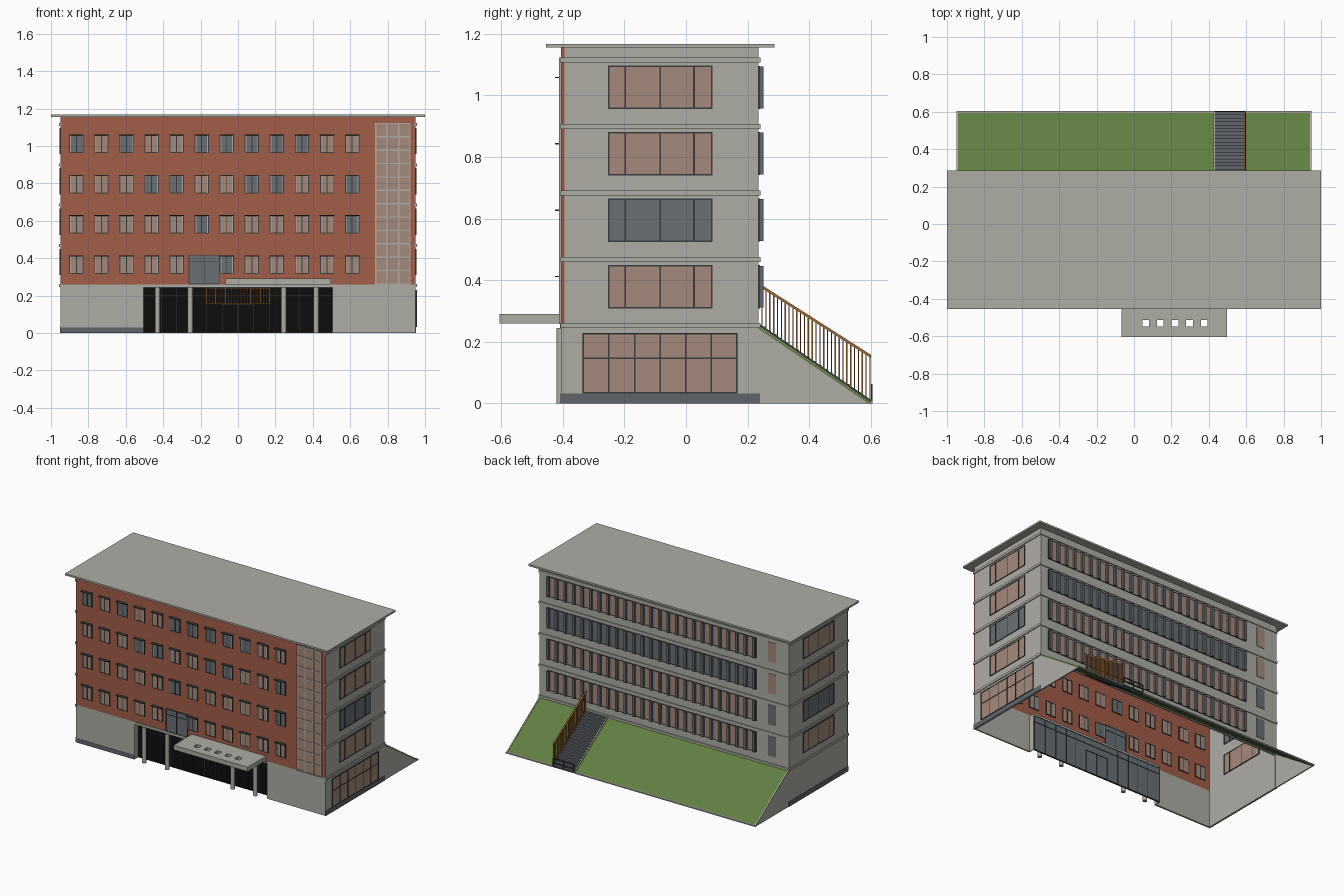
import bpy, bmesh, math
from mathutils import Matrix, Vector

if "Cube" in bpy.data.objects:
    bpy.data.objects.remove(bpy.data.objects["Cube"])


def material(name, rgb):
    m = bpy.data.materials.new(name)
    lin = [(c / 255 / 12.92 if c < 11 else ((c / 255 + 0.055) / 1.055) ** 2.4) for c in rgb]
    m.diffuse_color = (*lin, 1)
    m.use_nodes = True
    m.node_tree.nodes["Principled BSDF"].inputs["Base Color"].default_value = m.diffuse_color
    return m


CONCRETE = material("concrete", (174, 173, 165))
BRICK = material("brick", (162, 93, 71))
WARM = material("warm_glass", (165, 137, 123))
GREY = material("grey_glass", (105, 112, 117))
FRAME = material("dark_frame", (56, 61, 61))
GRASS = material("grass", (96, 127, 64))
WOOD = material("wood", (158, 104, 52))
BLACK = material("black_glass", (13, 13, 13))
PLINTH = material("slate", (97, 102, 108))


def finish(name, bm, mat):
    bmesh.ops.recalc_face_normals(bm, faces=bm.faces[:])
    me = bpy.data.meshes.new(name)
    bm.to_mesh(me)
    bm.free()
    me.materials.append(mat)
    ob = bpy.data.objects.new(name, me)
    bpy.context.collection.objects.link(ob)
    return ob


def boxes(name, mat, items):
    """One object from many boxes given as (x0, x1, y0, y1, z0, z1)."""
    bm = bmesh.new()
    for a, b, c, d, e, f in items:
        mtx = Matrix.Translation(((a + b) / 2, (c + d) / 2, (e + f) / 2)) @ Matrix.Diagonal((b - a, d - c, f - e, 1))
        bmesh.ops.create_cube(bm, size=1, matrix=mtx)
    return finish(name, bm, mat)


def prism(name, mat, profile, x0, x1):
    """Side profile (y, z) extruded along x."""
    bm = bmesh.new()
    face = bm.faces.new([bm.verts.new((x0, y, z)) for y, z in profile])
    ext = bmesh.ops.extrude_face_region(bm, geom=[face])
    bmesh.ops.translate(bm, vec=(x1 - x0, 0, 0), verts=[v for v in ext["geom"] if isinstance(v, bmesh.types.BMVert)])
    return finish(name, bm, mat)


def bars(u0, u1, z0, z1, us, zs, t):
    """Frame rectangles (u0, u1, z0, z1): border plus dividers."""
    h = t / 2
    return ([(u - h, u + h, z0 - h, z1 + h) for u in [u0, u1, *us]] +
            [(u0, u1, z - h, z + h) for z in [z0, z1, *zs]])


def front(r, d0, d1):
    return (r[0], r[1], d0, d1, r[2], r[3])


def side(r, d0, d1):
    return (d0, d1, r[0], r[1], r[2], r[3])


W, YF, YB, T = 0.95, -0.405, 0.236, 0.01
SLOPE_END, SLOPE_TOP = 0.6, 0.25
FLOORS = [0.311, 0.527, 0.743, 0.958]

# Shell: brick front, concrete ground floor with opening, sides and back
boxes("brick_wall", BRICK, [(-W, W, YF, YF + T, 0.258, 1.155)])
boxes("ground_wall", CONCRETE, [(-W, -0.505, YF, YF + T, 0, 0.258), (0.505, W, YF, YF + T, 0, 0.258),
                                (-0.505, 0.505, YF - 0.004, YF + 0.045, 0.243, 0.26),
                                (-0.51, -0.505, YF, YF + 0.045, 0, 0.25), (0.505, 0.51, YF, YF + 0.045, 0, 0.25)])
boxes("side_walls", CONCRETE, [(-W, -W + T, YF + 0.001, YB, 0, 1.155), (W - T, W, YF + 0.001, YB, 0, 1.155)])
boxes("back_wall", CONCRETE, [(-W, W, YB - T, YB, 0.235, 1.155)])
boxes("roof_slab", CONCRETE, [(-1, 1, -0.455, 0.287, 1.155, 1.167)])

# Floor bands around the sides and back
bands = []
for z in (0.246, 0.459, 0.675, 0.891, 1.107):
    bands += [(s * W - 0.006, s * W + 0.006, YF - 0.002, YB + 0.006, z, z + 0.016) for s in (-1, 1)]
    bands.append((-W, W, YB - 0.002, YB + 0.006, z, z + 0.016))
boxes("floor_bands", CONCRETE, bands)

# Plinth
boxes("plinth", PLINTH, [(s * W - 0.003, s * W + 0.003, YF - 0.002, YB + 0.004, 0, 0.033) for s in (-1, 1)] +
      [(-W, -0.505, YF - 0.002, YF + 0.002, 0, 0.028)])

# Front windows: glass, dark frame, pale mullion, projecting hood
glass = {WARM: [], GREY: []}
frames, mullions, hoods = [], [], []
grey_cols = [{6}, {5, 11}, {3, 4, 7, 8, 11}, {0, 2, 5, 6, 7, 8, 9}]
for row in range(4):
    z0 = 0.318 + row * 0.2153
    z1 = z0 + 0.092
    for col in range(12):
        if row == 0 and col == 5:
            continue
        x = -0.864 + col * 0.134
        mat = GREY if col in grey_cols[row] else WARM
        glass[mat].append((x - 0.036, x + 0.036, YF - 0.003, YF + T + 0.003, z0, z1))
        frames += [front(r, YF - 0.005, YF + T + 0.005) for r in bars(x - 0.036, x + 0.036, z0, z1, [x], [], 0.005)]
        mullions += [(x + s * 0.031 - 0.002, x + s * 0.031 + 0.002, YF - 0.005, YF + T + 0.004, z0, z1) for s in (-1, 1)]
        hoods.append((x - 0.039, x + 0.039, YF - 0.02, YF, z1, z1 + 0.004))
glass[GREY].append((-0.262, -0.1, YF - 0.004, YF + T + 0.004, 0.262, 0.415))
frames += [front(r, YF - 0.006, YF + T + 0.006) for r in bars(-0.262, -0.1, 0.262, 0.415, [-0.181], [0.38], 0.004)]
boxes("front_window_mullions", CONCRETE, mullions)
boxes("front_window_hoods", FRAME, hoods)

# Stairwell glazing on the front
glass[WARM].append((0.735, 0.922, YF - 0.003, YF + T + 0.003, 0.26, 1.12))
grid = bars(0.737, 0.92, 0.262, 1.12, [0.798, 0.86], [0.262 + i * 0.0715 for i in range(1, 12)], 0.007)
boxes("stairwell_grid", CONCRETE, [front(r, YF - 0.007, YF + T + 0.005) for r in grid])

# End wall windows on both sides
for s in (-1, 1):
    d0, d1 = sorted((s * (W - T - 0.003), s * (W + 0.002)))
    for i, z in enumerate(FLOORS):
        r = (-0.25, 0.083, z, z + 0.136)
        glass[GREY if i == 1 else WARM].append(side(r, d0, d1))
        frames += [side(b, d0 - 0.002, d1 + 0.002) for b in bars(*r, [-0.197, -0.084, 0.026], [], 0.005)]
r = (-0.333, 0.164, 0.035, 0.226)
glass[WARM].append(side(r, W - T - 0.003, W + 0.004))
frames += [side(b, W - T - 0.005, W + 0.006) for b in bars(*r, [-0.25 + i * 0.083 for i in range(5)], [0.147], 0.005)]

# Back ribbon windows with upright fins, and a single window at the end
fins = []
N = 25
for i, z in enumerate(FLOORS):
    glass[GREY if i == 2 else WARM].append((-0.7, 0.89, YB - T - 0.003, YB + 0.002, z, z + 0.136))
    glass[GREY if i in (0, 1) else WARM].append((-0.852, -0.792, YB - T - 0.003, YB + 0.003, z, z + 0.136))
    frames += [front(b, YB - T - 0.004, YB + 0.004) for b in bars(-0.7, 0.89, z, z + 0.136, [], [], 0.004)]
    for k in range(N):
        x = -0.69 + k * 1.57 / (N - 1)
        fins.append((x - 0.009, x + 0.009, YB - 0.014, YB + 0.016, z, z + 0.136))
boxes("back_fins", PLINTH, fins)
boxes("warm_windows", WARM, glass[WARM])
boxes("grey_windows", GREY, glass[GREY])
boxes("window_frames", FRAME, frames)

# Recessed entrance glazing, grey on the inner face
YG = YF + 0.04
entrance = boxes("entrance_glass", BLACK, [(-0.505, 0.505, YG, YG + 0.006, 0, 0.245)])
entrance.data.materials.append(GREY)
for p in entrance.data.polygons:
    p.material_index = 1 if p.normal.y > 0.5 else 0
boxes("entrance_frame", FRAME, [front(b, YG - 0.003, YG + 0.009) for b in
      bars(-0.503, 0.503, 0.003, 0.243, [-0.41, -0.33, -0.255, -0.17, 0.17, 0.245, 0.33, 0.415], [0.2], 0.003) +
      bars(-0.085, 0.085, 0.003, 0.153, [0], [], 0.003)])
slats = [(-0.17 + i * 0.017 - 0.003, -0.17 + i * 0.017 + 0.003, YG - 0.012, YG - 0.004, 0.158, 0.238) for i in range(21)]
boxes("entrance_slats", WOOD, slats + [(-0.173, 0.173, YG - 0.013, YG - 0.003, z, z + 0.005) for z in (0.155, 0.236)])

# Round columns
bm = bmesh.new()
for x in (-0.43, -0.255, 0.245, 0.418):
    bmesh.ops.create_cone(bm, cap_ends=True, segments=20, radius1=0.014, radius2=0.014, depth=0.245,
                          matrix=Matrix.Translation((x, YF - 0.002, 0.1225)))
cols = finish("columns", bm, CONCRETE)
bpy.context.view_layer.objects.active = cols
cols.select_set(True)
bpy.ops.object.shade_smooth_by_angle()

# Canopy with five square skylight openings
holes = [0.063 + i * 0.078 for i in range(5)]
edges = [-0.068] + [h + s * 0.018 for h in holes for s in (-1, 1)] + [0.497]
canopy = [(-0.068, 0.497, -0.605, -0.548, 0.26, 0.291), (-0.068, 0.497, -0.512, YF, 0.26, 0.291)]
canopy += [(edges[i], edges[i + 1], -0.548, -0.512, 0.26, 0.291) for i in range(0, 12, 2)]
boxes("canopy", CONCRETE, canopy)

# Sloped bank: grass either side of the stair, concrete end walls and kerbs
SX0, SX1 = 0.43, 0.595
K = SLOPE_TOP / (SLOPE_END - YB)
strip = [(YB, SLOPE_TOP), (SLOPE_END, 0.004), (SLOPE_END - 0.008, 0), (YB, SLOPE_TOP - 0.008)]
prism("grass_left", GRASS, strip, -W, SX0)
prism("grass_right", GRASS, strip, SX1, W)
wall = [(YB, 0), (YB, SLOPE_TOP + 0.004), (SLOPE_END, 0.006), (SLOPE_END, 0)]
for s in (-1, 1):
    prism("bank_end_wall", CONCRETE, wall, s * W, s * (W - 0.008))
kerb = [(YB, SLOPE_TOP + 0.01), (SLOPE_END, 0.012), (SLOPE_END, 0), (YB, SLOPE_TOP - 0.012)]
prism("stair_kerb", CONCRETE, kerb, SX0 - 0.006, SX0 + 0.002)
prism("stair_kerb", FRAME, kerb, SX1 - 0.004, SX1 + 0.003)
boxes("bank_foot", CONCRETE, [(-W, SX0, SLOPE_END - 0.006, 0.605, 0, 0.008), (SX1, W, SLOPE_END - 0.006, 0.605, 0, 0.008)])

# Stair flight
n = 20
run, rise = (SLOPE_END - YB) / n, SLOPE_TOP / n
boxes("stair_steps", PLINTH, [(SX0, SX1, YB + i * run, YB + (i + 1) * run + 0.003,
                               max(0, SLOPE_TOP - (i + 1.3) * rise), SLOPE_TOP - i * rise) for i in range(n)])

# Stair railing: sloping handrail and upright bars
prism("handrail", WOOD, [(0.24, 0.388), (0.6, 0.158), (0.6, 0.148), (0.24, 0.378)], SX1 - 0.008, SX1 + 0.002)
posts = []
for i in range(29):
    y = 0.247 + i * 0.0125
    posts.append((SX1 - 0.005, SX1, y - 0.002, y + 0.002, SLOPE_TOP - (y - YB) * K, 0.383 - (y - 0.24) * 0.639))
boxes("railing_bars", WOOD, posts)

# Low gate at the foot of the stair
boxes("stair_gate", FRAME, [front(b, 0.6, 0.605) for b in bars(SX0 + 0.004, SX1 - 0.004, 0.004, 0.06, [0.51], [0.032], 0.006)])
